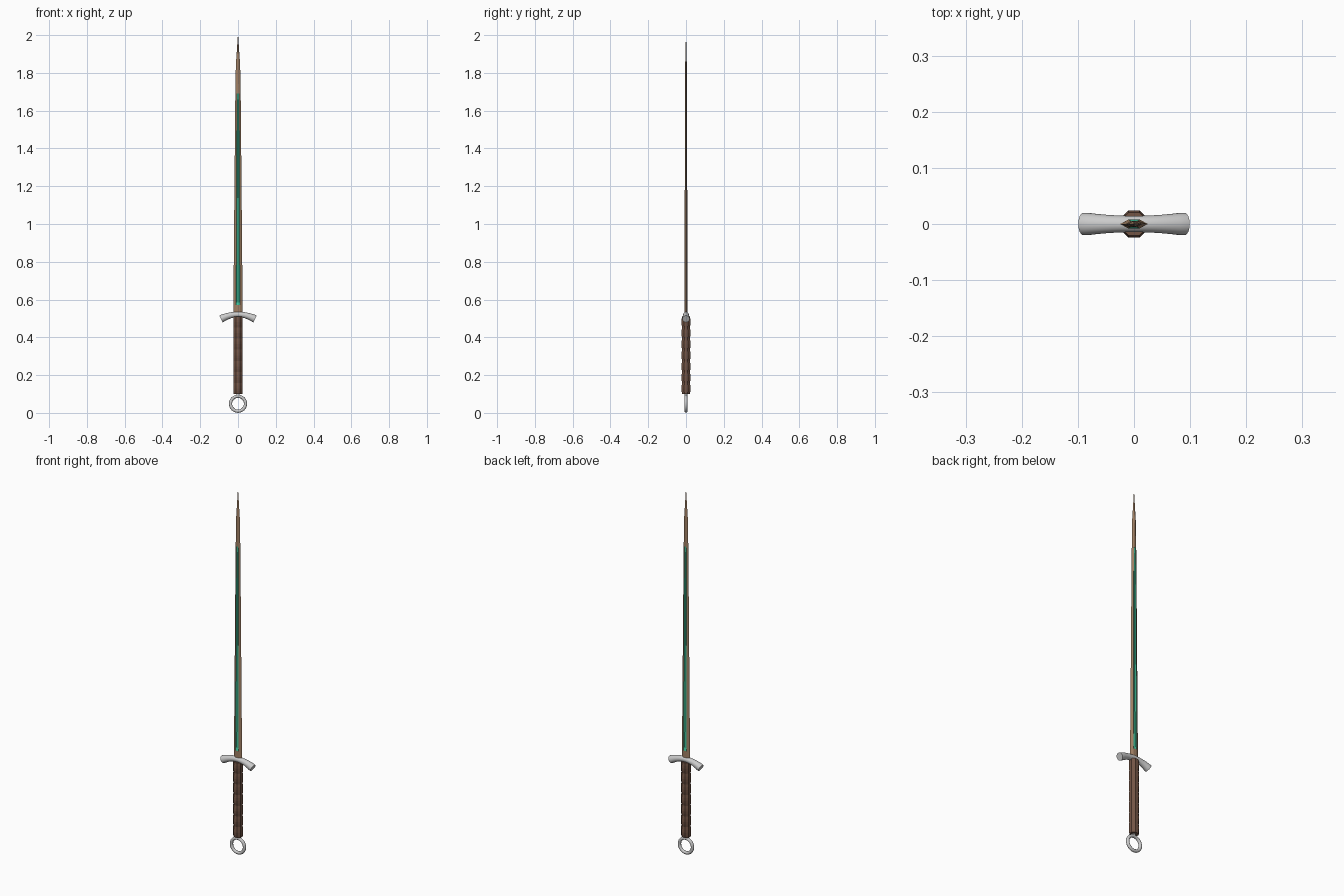
import bpy, bmesh, math

if "Cube" in bpy.data.objects:
    bpy.data.objects.remove(bpy.data.objects["Cube"])


def material(name, rgb):
    m = bpy.data.materials.new(name)
    m.diffuse_color = (*rgb, 1)
    m.use_nodes = True
    m.node_tree.nodes["Principled BSDF"].inputs["Base Color"].default_value = m.diffuse_color
    return m


def loft(name, rings, mats=(), green_sides=()):
    """Skin a list of equal-length point rings and cap both ends."""
    bm = bmesh.new()
    rows = [[bm.verts.new(p) for p in ring] for ring in rings]
    n = len(rows[0])
    for k in range(len(rows) - 1):
        a, b = rows[k], rows[k + 1]
        for i in range(n):
            j = (i + 1) % n
            f = bm.faces.new((a[i], a[j], b[j], b[i]))
            if i in green_sides and 1 <= k <= 3:
                f.material_index = 1
    bm.faces.new(rows[0][::-1])
    bm.faces.new(rows[-1])
    bmesh.ops.recalc_face_normals(bm, faces=bm.faces)
    me = bpy.data.meshes.new(name)
    bm.to_mesh(me)
    bm.free()
    for m in mats:
        me.materials.append(m)
    ob = bpy.data.objects.new(name, me)
    bpy.context.collection.objects.link(ob)
    return ob


def smooth(ob, angle):
    bpy.ops.object.select_all(action='DESELECT')
    ob.select_set(True)
    bpy.context.view_layer.objects.active = ob
    bpy.ops.object.shade_smooth_by_angle(angle=math.radians(angle))


bronze = material("bronze", (0.36, 0.22, 0.13))
green = material("green_inlay", (0.05, 0.55, 0.33))
leather = material("leather", (0.17, 0.09, 0.06))


# Blade: flattened section with a green fuller on both faces
def blade_section(z, w, r, t, g):
    f = r * 0.5
    half = [(w, 0), (r, t), (f, g), (-f, g), (-r, t)]
    return [(x, y, z) for x, y in half] + [(-x, -y, z) for x, y in half]


blade = [blade_section(*s) for s in (
    # z, half width, ridge x, ridge y, fuller floor y
    (0.515, 0.025, 0.010, 0.008, 0.008),
    (0.57, 0.0245, 0.010, 0.008, 0.008),
    (0.585, 0.0243, 0.010, 0.008, 0.004),
    (1.66, 0.0145, 0.006, 0.0055, 0.003),
    (1.69, 0.014, 0.005, 0.0052, 0.0052),
    (1.84, 0.0115, 0.002, 0.0045, 0.0045),
    (2.0, 0.0006, 0.0003, 0.0004, 0.0004))]
loft("blade", blade, (bronze, green), (1, 2, 3, 6, 7, 8))

# Guard: arched round bar with flared ends
rings, sides = [], 24
for k in range(25):
    x = -0.09 + 0.18 * k / 24
    z = 0.521 - 2.95 * x * x
    a = math.atan(-5.9 * x)
    r = 0.0145 + 0.0065 * abs(x / 0.09) ** 2
    if k in (0, 24):
        r -= 0.001
    rings.append([(x - math.sin(a) * r * math.sin(q), r * math.cos(q),
                   z + math.cos(a) * r * math.sin(q))
                  for q in (2 * math.pi * i / sides for i in range(sides))])
smooth(loft("guard", rings), 40)

# Grip: eight-sided handle with shallow finger scallops
rings, waves, steps = [], 7, 4
apothem = 1 / math.cos(math.pi / 8)
for k in range(waves * steps + 1):
    z = 0.10 + 0.41 * k / (waves * steps)
    bulge = abs(math.sin(math.pi * k / steps))
    rx, ry = 0.0225 + 0.001 * bulge, 0.0205 + 0.004 * bulge
    rings.append([(rx * apothem * math.cos(q), ry * apothem * math.sin(q), z)
                  for q in (math.pi / 8 + math.pi / 4 * i for i in range(8))])
loft("grip", rings, (leather,))

# Pommel ring
bpy.ops.mesh.primitive_torus_add(
    major_radius=0.0395, minor_radius=0.0085, major_segments=32,
    minor_segments=12, location=(0, 0, 0.0485), rotation=(math.pi / 2, 0, 0))
pommel = bpy.context.object
pommel.name = "pommel_ring"
smooth(pommel, 60)

# Short neck joining the ring to the grip
bpy.ops.mesh.primitive_cylinder_add(vertices=12, radius=0.008, depth=0.014,
                                    location=(0, 0, 0.096))
bpy.context.object.name = "pommel_neck"
